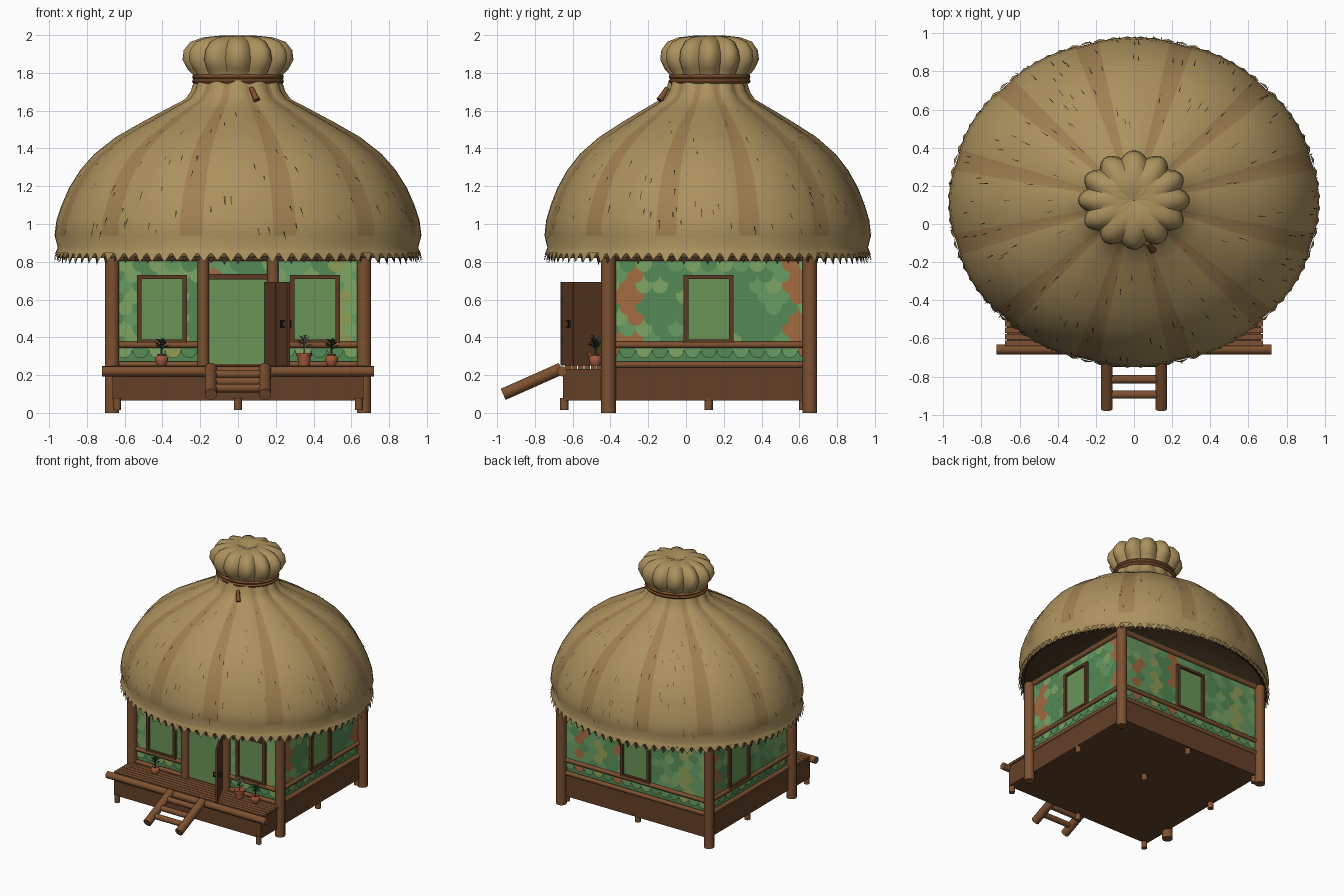
import bpy, bmesh, math, random
from mathutils import Vector, Matrix

if "Cube" in bpy.data.objects:
    bpy.data.objects.remove(bpy.data.objects["Cube"])
random.seed(4)
CY, SY = 0.115, 0.89          # roof centre and depth squash
TAU = math.tau


def mat(name, *rgb):
    m = bpy.data.materials.new(name)
    m.diffuse_color = (*[(c / 255) ** 2.2 for c in rgb], 1)
    m.use_nodes = True
    m.node_tree.nodes["Principled BSDF"].inputs["Base Color"].default_value = m.diffuse_color
    return m


WOOD, DARK, SKIRT = mat("wood", 124, 82, 52), mat("dark_wood", 92, 60, 40), mat("skirt_wood", 100, 66, 44)
THATCH, STREAK = mat("thatch", 170, 144, 94), mat("thatch_streak", 158, 127, 82)
SHADE, STRAW, ROPE = mat("underside", 62, 48, 34), mat("straw", 100, 74, 42), mat("rope", 128, 82, 48)
PANE, IRON, CLAY = mat("pane", 106, 146, 88), mat("iron", 40, 36, 34), mat("clay", 160, 88, 60)
LEAF, PALE = mat("leaf", 44, 74, 52), mat("pale_leaf", 150, 150, 128)
SCALES = [mat("scale_%d" % i, *c) for i, c in enumerate(
    [(84, 134, 84), (100, 150, 96), (122, 160, 98), (140, 150, 84), (160, 104, 66)])]


def mesh(name, verts, faces, mats, idx=None, smooth=False):
    me = bpy.data.meshes.new(name)
    me.from_pydata([tuple(v) for v in verts], [], faces)
    for m in mats:
        me.materials.append(m)
    if idx:
        me.polygons.foreach_set("material_index", idx)
    if smooth:
        me.polygons.foreach_set("use_smooth", [True] * len(me.polygons))
        me.set_sharp_from_angle(angle=math.radians(50))
    ob = bpy.data.objects.new(name, me)
    bpy.context.collection.objects.link(ob)
    return ob


def from_bm(name, bm, m, smooth=False):
    ob = mesh(name, [], [], [m])
    bm.to_mesh(ob.data)
    bm.free()
    if smooth:
        ob.data.polygons.foreach_set("use_smooth", [True] * len(ob.data.polygons))
        ob.data.set_sharp_from_angle(angle=math.radians(50))
    return ob


def log(name, a, b, r, m=WOOD, seg=14, r2=None):
    a, b = Vector(a), Vector(b)
    d = b - a
    M = Matrix.Translation((a + b) / 2) @ d.to_track_quat('Z', 'Y').to_matrix().to_4x4()
    bm = bmesh.new()
    bmesh.ops.create_cone(bm, cap_ends=True, segments=seg, radius1=r, radius2=r if r2 is None else r2,
                          depth=d.length, matrix=M)
    return from_bm(name, bm, m, True)


def box(name, lo, hi, m, M=Matrix()):
    lo, hi = Vector(lo), Vector(hi)
    bm = bmesh.new()
    bmesh.ops.create_cube(bm, size=1, matrix=M @ Matrix.Translation((lo + hi) / 2) @ Matrix.Diagonal((*(hi - lo), 1)))
    return from_bm(name, bm, m)


def lathe(name, prof, mats, cx=0, cy=0, sy=1, n=24, lobes=12):
    """Revolve (radius, z, pleat depth) points; pleats ripple the radius."""
    V, F, I = [], [], []
    for r, z, p in prof:
        for k in range(n):
            a = TAU * k / n
            q = r * (1 + p * (abs(math.cos(a * lobes / 2)) * 2 - 1.3))
            V.append((cx + q * math.cos(a), cy + q * sy * math.sin(a), z))
    for j in range(len(prof) - 1):
        for k in range(n):
            k2 = (k + 1) % n
            F.append((j * n + k, j * n + k2, j * n + n + k2, j * n + n + k))
            valley = abs(math.cos(TAU * (k + .5) / n * lobes / 2)) < 0.2
            I.append(1 if len(mats) > 1 and valley and j > 2 else 0)
    return mesh(name, V, F, mats, I, True)


# Thatched dome, neck and gathered topknot
dome = [(.945, .82, 0), (.965, .845, .004), (.95, .875, .006), (.967, .94, .006), (.957, 1.02, .006), (.93, 1.1, .006),
        (.89, 1.19, .008), (.83, 1.285, .01), (.755, 1.37, .012), (.64, 1.46, .015), (.50, 1.54, .02),
        (.37, 1.61, .025), (.275, 1.66, .03), (.245, 1.70, .035), (.225, 1.76, .04)]
lathe("thatch_dome", dome, [THATCH, STREAK], 0, CY, SY, 96)
lathe("roof_underside", [(.95, .82, 0), (.925, .83, 0), (.93, .95, 0), (.88, 1.1, 0), (.79, 1.25, 0), (.6, 1.4, 0),
                         (.3, 1.55, 0), (.01, 1.6, 0)], [SHADE], 0, CY, SY, 48)
lathe("topknot", [(.225, 1.75, .04), (.23, 1.79, .05), (.255, 1.82, .07), (.28, 1.87, .07), (.272, 1.92, .08),
                  (.235, 1.965, .1), (.17, 1.988, .12), (.09, 1.997, .12), (.03, 1.98, .05), (.002, 1.975, 0)],
      [THATCH], 0, CY + .01, SY, 96)

# Jagged straw fringe under the rim
for name, m, r, tip, off in (("fringe_outer", THATCH, .965, .80, 0), ("fringe_inner", SHADE, .945, .79, .5)):
    V, F = [], []
    for k in range(84):
        for t, z, g in ((0, .85, 0), (.5, tip + random.uniform(-.008, .012), .012), (1, .85, 0)):
            a = TAU * (k + t + off) / 84
            V.append(((r + g) * math.cos(a), CY + (r + g) * SY * math.sin(a), z))
        F.append((3 * k, 3 * k + 1, 3 * k + 2))
    mesh(name, V, F, [m])

# Loose straws poking out of the thatch
V, F = [], []
for k in range(190):
    j = random.randint(3, 10)
    t, a, L = random.random(), random.uniform(0, TAU), random.uniform(.25, .6)
    (r0, z0, _), (r1, z1, _) = dome[j], dome[j + 1]
    d = Vector((r0 - r1, z0 - z1)).normalized() * .1 * L
    r, z = r0 + (r1 - r0) * t, z0 + (z1 - z0) * t
    for rr, zz, da in ((r, z + .006, -.004), (r, z + .006, .004), (r + d.x + .012, z + d.y + .006, .006)):
        V.append(((rr + .003) * math.cos(a + da), CY + (rr + .003) * SY * math.sin(a + da), zz))
    F.append((3 * k, 3 * k + 1, 3 * k + 2))
mesh("loose_straws", V, F, [STRAW])

# Rope binding the neck
for i, z in enumerate((1.756, 1.779)):
    ring = [(.23 + .013 * math.cos(t * TAU / 8), z + .013 * math.sin(t * TAU / 8), 0) for t in range(9)]
    lathe("neck_rope_%d" % i, ring, [ROPE], 0, CY + .01, SY, 40)
log("rope_end", (.07, -.10, 1.72), (.10, -.14, 1.655), .012, ROPE, 8, .018)

# Base, porch and feet
box("house_base", (-.66, -.41, .065), (.66, .65, .26), SKIRT)
box("porch_base", (-.665, -.65, .065), (.665, -.41, .232), SKIRT)
for i in range(7):
    y = -.64 + i * .034
    box("porch_plank_%d" % i, (-.675, y, .23), (.675, y + .03, .25), WOOD)
log("porch_front_beam", (-.72, -.657, .22), (.72, -.657, .22), .027)
for x in (-.64, 0, .64):
    for y in (-.645, .12, .62):
        log("foot", (x, y, .015), (x, y, .08), .022, WOOD, 10)

# Corner and door posts
for x in (-.667, .667):
    for y in (-.41, .655):
        log("corner_post", (x, y, 0), (x, y, .83), .039)
for x in (-.185, .185):
    log("door_post", (x, -.415, .245), (x, -.415, .86), .031)

# Walls: u runs along each wall, n points outward
box("wall_core", (-.64, -.39, .25), (.64, .63, .86), SCALES[0])
walls = {"front": ((0, -.392), (1, 0), .65, [-.403, .407]), "back": ((0, .632), (-1, 0), .65, [0]),
         "right": ((.642, .12), (0, 1), .52, [0]), "left": ((-.642, .12), (0, -1), .52, [-.14])}
for side, (o, u, half, windows) in walls.items():
    u = Vector((*u, 0))
    n = Vector((u.y, -u.x, 0))
    M = Matrix((u, n, (0, 0, 1))).transposed().to_4x4()
    M.translation = (*o, 0)

    # Overlapping rounded scales, coloured roughly by column
    w, V, F, I = .086, [], [], []
    cols = int(half / w) + 2
    tone = {c: random.choice((0, 0, 1, 1, 2, 3, 4)) for c in range(-cols, cols + 1)}
    for row in range(9):
        z = .335 + row * .057
        for c in range(-cols, cols + 1):
            uc = (c + row % 2 * .5) * w
            if abs(uc) > half + w / 2:
                continue
            pts = [(w / 2, .075, .002)] + [(w / 2 * math.cos(t * math.pi / 8), -.045 * math.sin(t * math.pi / 8), .011)
                                           for t in range(9)] + [(-w / 2, .075, .002)]
            F.append(tuple(range(len(V), len(V) + len(pts))))
            V += [M @ Vector((max(-half, min(half, uc + p)), d, z + q)) for p, q, d in pts]
            I.append(tone[c] if random.random() < .65 else random.choice((0, 1, 2)))
    mesh(side + "_wall_scales", V, F, SCALES, I)

    # Framed windows
    for c in windows:
        a, b, z0, z1 = c - .132, c + .132, .37, .73
        box(side + "_window_pane", (a, -.01, z0), (b, .014, z1), PANE, M)
        for lo, hi in (((a, 0, z0), (a + .024, .032, z1)), ((b - .024, 0, z0), (b, .032, z1)),
                       ((a, 0, z1 - .02), (b, .032, z1)), ((a, 0, z0), (b, .032, z0 + .018))):
            box(side + "_window_frame", lo, hi, DARK, M)

    # Rails and top plate
    spans = [(-half, -.2), (.2, half)] if side == "front" else [(-half, half)]
    for a, b in spans:
        for z in (.255, .36):
            log(side + "_rail", M @ Vector((a, .014, z)), M @ Vector((b, .014, z)), .017, WOOD, 10)
    log(side + "_top_plate", M @ Vector((-half, .01, .825)), M @ Vector((half, .01, .825)), .022, WOOD, 10)

# Doorway and open door
box("doorway_pane", (-.16, -.41, .25), (.16, -.39, .71), PANE)
box("door_lintel", (-.16, -.425, .705), (.16, -.39, .735), DARK)
D = Matrix.Translation((.148, -.425, 0)) @ Matrix.Rotation(math.atan2(-.235, .12), 4, 'Z')
for i in range(4):
    box("door_plank_%d" % i, (i * .0665, -.009, .252), (i * .0665 + .064, .009, .693), DARK, D)
box("door_core", (.002, -.006, .255), (.262, .006, .69), DARK, D)
for s in (-1, 1):
    box("door_handle", (.225, s * .028 - .004, .45), (.237, s * .028 + .004, .492), IRON, D)
    for z in (.453, .481):
        box("handle_mount", (.225, min(0, s * .028), z), (.237, max(0, s * .028), z + .008), IRON, D)

# Ladder leaning on the porch
foot, head = Vector((0, -.968, .098)), Vector((0, -.66, .235))
for x in (-.143, .143):
    log("ladder_rail", foot + Vector((x, 0, 0)), head + Vector((x, 0, 0)), .032)
for t in (.24, .5, .78):
    p = foot.lerp(head, t)
    log("ladder_rung", p - Vector((.13, 0, 0)), p + Vector((.13, 0, 0)), .022, WOOD, 12)

# Potted plants
ROUND = [(.0, .25, 0), (.022, .25, 0), (.035, .275, 0), (.032, .295, 0), (.02, .305, 0), (.024, .313, 0), (.001, .308, 0)]
TALL = [(.0, .25, 0), (.03, .25, 0), (.036, .3, 0), (.043, .302, 0), (.043, .318, 0), (.036, .318, 0), (.001, .31, 0)]
for x, y, prof, m, h in ((-.405, -.49, ROUND, LEAF, .075), (.35, -.48, TALL, PALE, .1), (.495, -.48, ROUND, LEAF, .075)):
    lathe("plant_pot", prof, [CLAY], x, y, 1, 16)
    log("plant_stem", (x, y, .305), (x, y, .31 + h * .7), .005, m, 6)
    V, F = [], []
    for k in range(11):
        a, z, L = k * 2.4, .315 + h * (.25 + .05 * k), .045 - .0015 * k
        c, s = math.cos(a), math.sin(a)
        i = len(V)
        for d, e, up in ((0, 0, 0), (.5 * L, .01, .022), (L, 0, .024), (.5 * L, -.01, .022)):
            V.append((x + d * c - e * s, y + d * s + e * c, z + up))
        F.append((i, i + 1, i + 2, i + 3))
    mesh("plant_leaves", V, F, [m])
